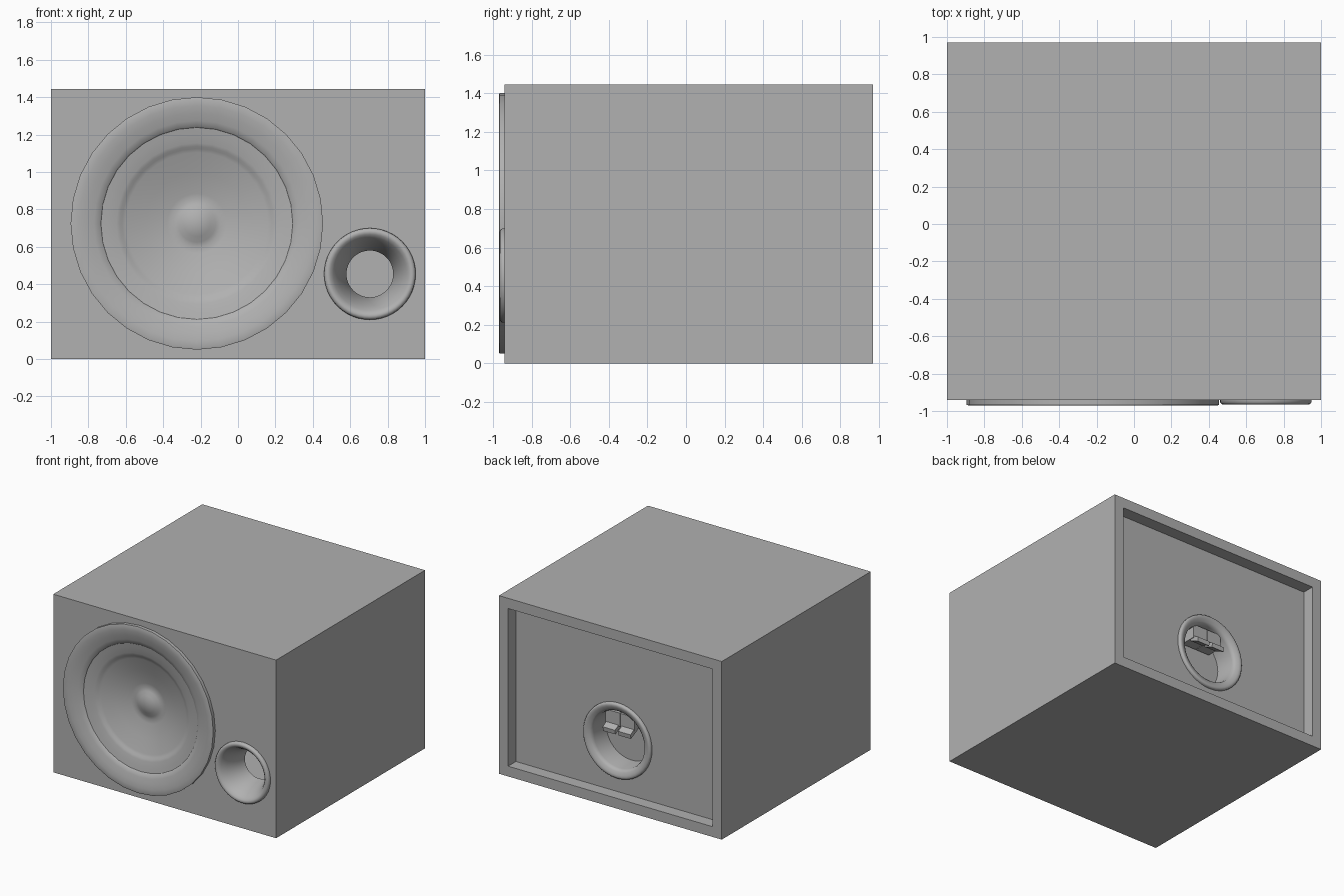
import bpy, bmesh, math

if "Cube" in bpy.data.objects:
    bpy.data.objects.remove(bpy.data.objects["Cube"])

# Mid-grey finish shared by every part
grey = bpy.data.materials.new("grey_finish")
grey.diffuse_color = (0.44, 0.44, 0.44, 1)
grey.use_nodes = True
grey.node_tree.nodes["Principled BSDF"].inputs["Base Color"].default_value = grey.diffuse_color

def finish(name, bm, smooth=None):
    bmesh.ops.remove_doubles(bm, verts=bm.verts, dist=1e-5)
    bmesh.ops.recalc_face_normals(bm, faces=bm.faces)
    me = bpy.data.meshes.new(name)
    bm.to_mesh(me)
    bm.free()
    me.materials.append(grey)
    ob = bpy.data.objects.new(name, me)
    bpy.context.collection.objects.link(ob)
    bpy.ops.object.select_all(action='DESELECT')
    ob.select_set(True)
    bpy.context.view_layer.objects.active = ob
    if smooth:
        bpy.ops.object.shade_smooth_by_angle(angle=math.radians(smooth))
    return ob

def box(name, lo, hi):
    bm = bmesh.new()
    bmesh.ops.create_cube(bm, size=1)
    for v in bm.verts:
        v.co = [(a + b) / 2 + c * (b - a) for a, b, c in zip(lo, hi, v.co)]
    return finish(name, bm)

def lathe(name, x, z, profile, sides, closed=False, smooth=40):
    """Spin (radius, y) points about an axis along y through (x, z)."""
    bm = bmesh.new()
    pts = profile + profile[:1] if closed else profile
    vs = [bm.verts.new((x + r, y, z)) for r, y in pts]
    edges = [bm.edges.new(p) for p in zip(vs, vs[1:])]
    bmesh.ops.spin(bm, geom=vs + edges, cent=(x, 0, z), axis=(0, 1, 0),
                   angle=2 * math.pi, steps=sides, use_merge=True)
    return finish(name, bm, smooth)

def extrude_x(name, profile, x0, x1):
    bm = bmesh.new()
    face = bm.faces.new([bm.verts.new((x0, y, z)) for y, z in profile])
    new = bmesh.ops.extrude_face_region(bm, geom=[face])['geom']
    bmesh.ops.translate(bm, vec=(x1 - x0, 0, 0),
                        verts=[g for g in new if isinstance(g, bmesh.types.BMVert)])
    return finish(name, bm)

def cut(target, cutter):
    mod = target.modifiers.new("cut", 'BOOLEAN')
    mod.operation, mod.solver, mod.object = 'DIFFERENCE', 'EXACT', cutter
    bpy.context.view_layer.objects.active = target
    bpy.ops.object.modifier_apply(modifier=mod.name)
    bpy.data.objects.remove(cutter)

def drill(target, x, z, r, y0, y1, sides=32):
    cut(target, lathe("hole_cutter", x, z, [(0, y0), (r, y0), (r, y1), (0, y1)], sides, smooth=None))

W, F, B, H, T = 1.0, -0.94, 0.97, 1.445, 0.083
WOOFER, PORT, CUP = (-0.22, 0.725), (0.705, 0.455), (0.0, 0.50)

# Hollow cabinet, open at the back, with holes in the front
cabinet = box("cabinet", (-W, F, 0), (W, B, H))
cut(cabinet, box("inner_cutter", (-W + T, F + T, T), (W - T, B + 0.1, H - T)))
drill(cabinet, *WOOFER, 0.62, F - 0.1, F + 0.15)
drill(cabinet, *PORT, 0.21, F - 0.1, F + 0.15)

# Recessed back panel
panel = box("back_panel", (-W + T, 0.79, T), (W - T, 0.87, H - T))
drill(panel, *CUP, 0.26, 0.7, 1.0)

# Woofer: gently dished frame, shallow surround, cone and soft dust cap
lathe("woofer", *WOOFER, [
    (0.675, F), (0.675, -0.967), (0.665, -0.970), (0.63, -0.969), (0.59, -0.962),
    (0.55, -0.951), (0.518, -0.941), (0.513, -0.934), (0.48, -0.928), (0.43, -0.917),
    (0.412, -0.911), (0.40, -0.902), (0.38, -0.895), (0.27, -0.862), (0.16, -0.832),
    (0.125, -0.828), (0.10, -0.835), (0.07, -0.849), (0.035, -0.859), (0, -0.862)], 32)

# Flared port ending in an open throat
lathe("port", *PORT, [
    (0.245, F), (0.244, -0.953), (0.236, -0.963), (0.225, -0.966), (0.212, -0.962),
    (0.195, -0.945), (0.172, -0.905), (0.15, -0.85), (0.135, -0.795), (0.125, -0.74),
    (0.135, -0.74), (0.145, -0.795), (0.185, -0.89), (0.205, F)],
    48, closed=True)

# Terminal cup in the back panel
lathe("terminal_cup", *CUP, [
    (0.305, 0.87), (0.304, 0.883), (0.297, 0.891), (0.285, 0.893), (0.272, 0.89),
    (0.25, 0.88), (0.238, 0.87), (0.232, 0.85), (0.225, 0.70), (0, 0.70)], 40, smooth=50)

# Pair of spring-clip levers: upright plate with a wedge tab at its foot
plate = [(0.71, 0.71), (0.845, 0.71), (0.845, 0.60), (0.71, 0.60)]
tab = [(0.80, 0.615), (0.845, 0.61), (0.89, 0.585), (0.885, 0.55), (0.80, 0.59)]
for side, s in (("left", -1), ("right", 1)):
    extrude_x(side + "_lever_plate", plate, s * 0.002, s * 0.13)
    extrude_x(side + "_lever_tab", tab, s * 0.014, s * 0.125)
